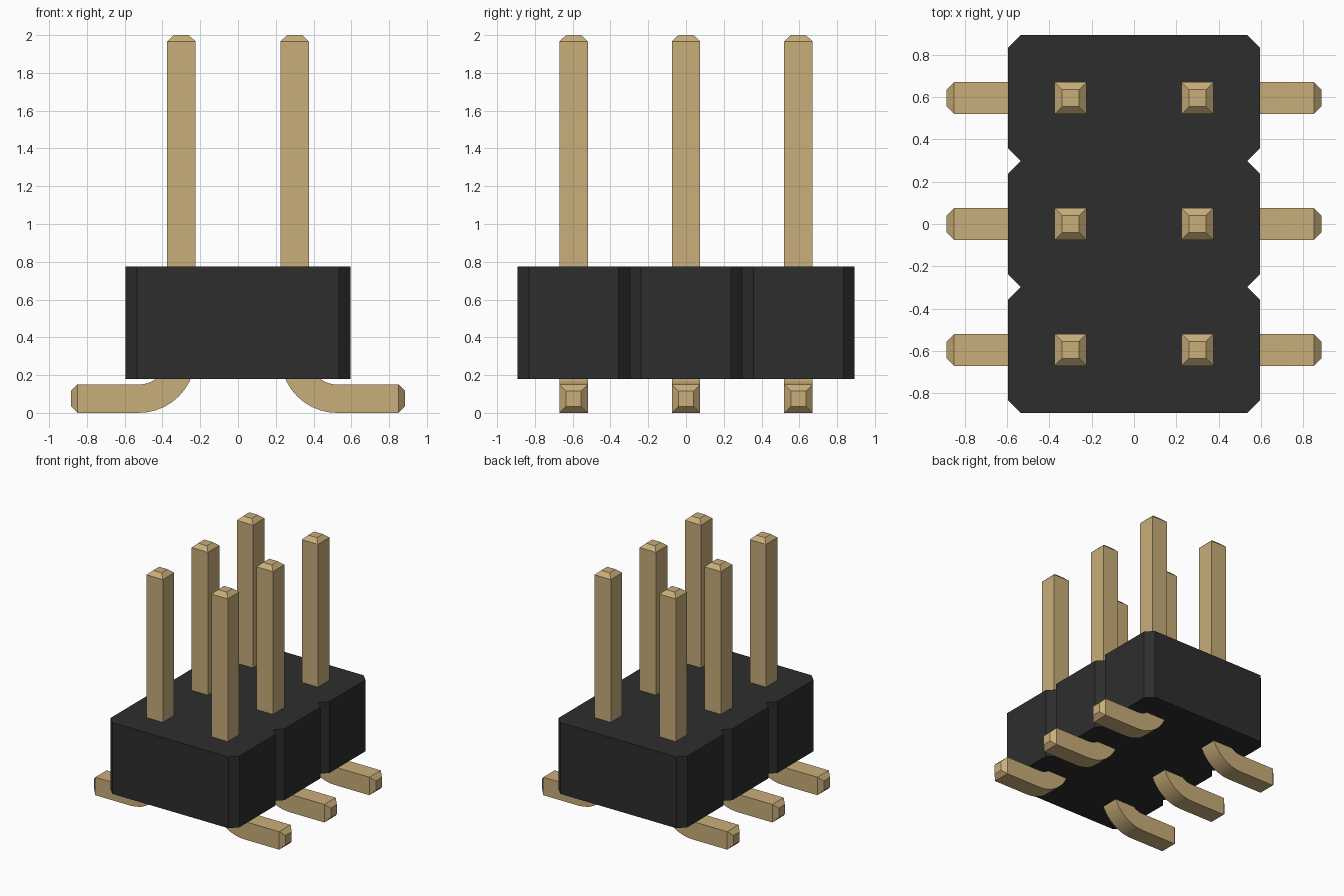
import bpy
import bmesh
import math
from mathutils import Vector

cube = bpy.data.objects.get("Cube")
if cube:
    bpy.data.objects.remove(cube)

PITCH = 0.595          # spacing between pin rows
CHAMFER = 0.06         # corner and notch depth of the housing
HALF_PIN = 0.075       # half thickness of a pin
HALF_TIP = 0.04        # half thickness at the chamfered ends


def make_material(name, color, roughness):
    mat = bpy.data.materials.new(name)
    mat.use_nodes = True
    mat.diffuse_color = color
    shader = mat.node_tree.nodes["Principled BSDF"]
    shader.inputs["Base Color"].default_value = color
    shader.inputs["Roughness"].default_value = roughness
    return mat


def finish(name, bm, mat):
    bmesh.ops.recalc_face_normals(bm, faces=bm.faces)
    mesh = bpy.data.meshes.new(name)
    bm.to_mesh(mesh)
    bm.free()
    mesh.materials.append(mat)
    obj = bpy.data.objects.new(name, mesh)
    bpy.context.collection.objects.link(obj)
    return obj


def make_housing(mat):
    """Three chamfered cells in a row, extruded upward."""
    half_x, bottom, top = PITCH, 0.18, 0.775
    right_edge = []
    for row in (-1, 0, 1):
        low, high = (row - 0.5) * PITCH, (row + 0.5) * PITCH
        right_edge += [(half_x - CHAMFER, low), (half_x, low + CHAMFER),
                       (half_x, high - CHAMFER)]
    right_edge.append((half_x - CHAMFER, 1.5 * PITCH))
    outline = right_edge + [(-x, y) for x, y in reversed(right_edge)]
    bm = bmesh.new()
    base = bm.faces.new([bm.verts.new((x, y, bottom)) for x, y in outline])
    lid = bmesh.ops.extrude_face_region(bm, geom=[base])["geom"]
    bmesh.ops.translate(bm, vec=(0, 0, top - bottom),
                        verts=[v for v in lid if isinstance(v, bmesh.types.BMVert)])
    return finish("housing", bm, mat)


def make_pin(name, side, y, mat):
    """Square wire swept from the foot tip, round the bend, to the top."""
    post_x, bend_x, bend_z, radius = 0.3, 0.525, 0.3, 0.225
    up, out = Vector((0, 1)), Vector((-1, 0))
    # each station: centre, direction across the wire, half thickness
    stations = [(Vector((0.885, HALF_PIN)), up, HALF_TIP),
                (Vector((0.85, HALF_PIN)), up, HALF_PIN)]
    steps = 10
    for i in range(steps + 1):
        angle = math.pi / 2 * i / steps
        across = Vector((math.sin(angle), math.cos(angle)))
        centre = Vector((bend_x, bend_z)) - across * radius
        stations.append((centre, across, HALF_PIN))
    stations += [(Vector((post_x, 1.967)), -out, HALF_PIN),
                 (Vector((post_x, 2.0)), -out, HALF_TIP)]
    bm = bmesh.new()
    rings = []
    for centre, across, half in stations:
        ring = []
        for a, b in ((-1, -1), (1, -1), (1, 1), (-1, 1)):
            p = centre + across * a * half
            ring.append(bm.verts.new((side * p.x, y + b * half, p.y)))
        rings.append(ring)
    for r, s in zip(rings, rings[1:]):
        for k in range(4):
            n = (k + 1) % 4
            bm.faces.new((r[k], r[n], s[n], s[k]))
    bm.faces.new(rings[0])
    bm.faces.new(rings[-1])
    return finish(name, bm, mat)


black = make_material("black plastic", (0.027, 0.027, 0.027, 1), 0.6)
gold = make_material("gold metal", (0.58, 0.42, 0.195, 1), 0.5)

make_housing(black)

# Two columns of three surface-mount pins
pins = []
for side, side_name in ((1, "left"), (-1, "right")):
    for row, row_name in ((-1, "front"), (0, "middle"), (1, "back")):
        pins.append(make_pin(f"pin_{row_name}_{side_name}", side, row * PITCH, gold))

# Smooth the bends, keep the square edges sharp
bpy.ops.object.select_all(action='DESELECT')
for pin in pins:
    pin.select_set(True)
bpy.context.view_layer.objects.active = pins[0]
bpy.ops.object.shade_smooth_by_angle(angle=math.radians(20))
